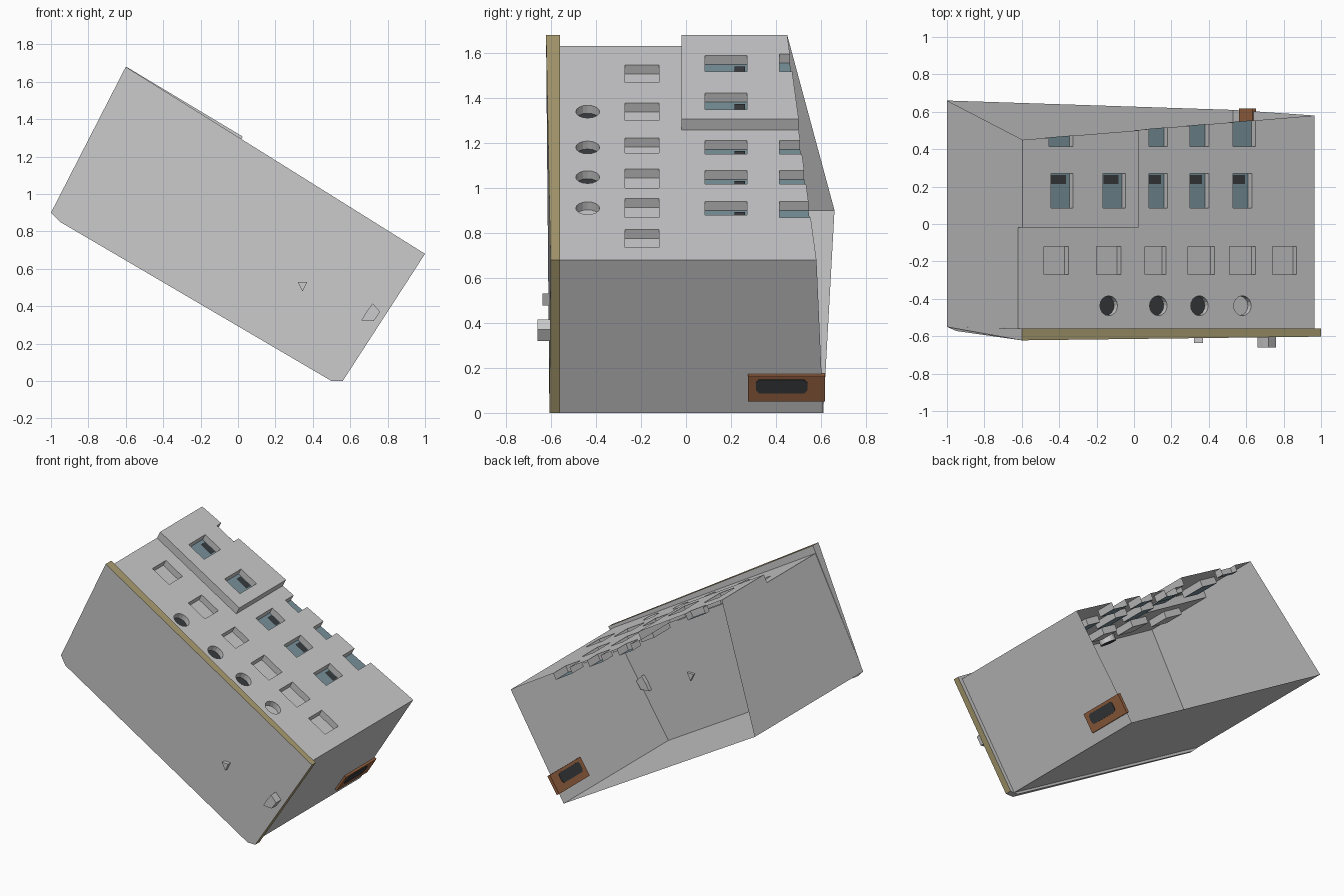
import bpy, bmesh, math
from mathutils import Vector

if "Cube" in bpy.data.objects:
    bpy.data.objects.remove(bpy.data.objects["Cube"])


def mat(name, r, g, b):
    m = bpy.data.materials.new(name)
    m.diffuse_color = (r, g, b, 1)
    m.use_nodes = True
    m.node_tree.nodes["Principled BSDF"].inputs["Base Color"].default_value = m.diffuse_color
    return m


GREY = mat("pale grey", .60, .60, .61)
TAN = mat("tan", .42, .35, .17)
TEAL = mat("teal glass", .19, .29, .33)
DARK = mat("charcoal", .04, .045, .05)
RUST = mat("rust", .33, .13, .055)
MATS = [GREY, TAN, TEAL, DARK, RUST]


def make(name, faces):
    """faces: list of (points, material index)"""
    bm = bmesh.new()
    for pts, mi in faces:
        f = bm.faces.new([bm.verts.new(p) for p in pts])
        f.material_index = mi
    bmesh.ops.remove_doubles(bm, verts=bm.verts, dist=.0005)
    me = bpy.data.meshes.new(name)
    bm.to_mesh(me)
    bm.free()
    for m in MATS:
        me.materials.append(m)
    ob = bpy.data.objects.new(name, me)
    bpy.context.collection.objects.link(ob)
    return ob


def edge(x):
    # slanted back edge of the facade
    return .45 + .082 * (x + .62)


def P(x, y, h):
    # point on the tilted facade, raised by h
    return Vector((x + .456 * h, y, 1.63 - .6 * (x + .62) + .89 * h))


def prism(name, pts, y0, y1, mi=0):
    a = [(x, y0, z) for x, z in pts]
    b = [(x, y1, z) for x, z in pts]
    n = len(pts)
    fs = [(a, mi), (b[::-1], mi)]
    fs += [([a[i], b[i], b[(i + 1) % n], a[(i + 1) % n]], mi) for i in range(n)]
    return make(name, fs)


# window layout on the facade: (y0, y1, x ranges, floor material)
BLOCK_X, BLOCK_Y, BLOCK_H, DEPTH = 0.0, -.02, .055, .045
ROWS = [
    (-.27, -.12, [(-.48, -.35), (-.2, -.07), (.06, .17), (.29, .43), (.51, .65), (.74, .87)], 0),
    (.085, .27, [(-.47, -.35), (-.19, -.07), (.08, .18), (.3, .4), (.53, .63)], 2),
    (.415, 1, [(-.48, -.35), (.08, .18), (.3, .4), (.53, .65)], 2),
]
HOLES = [-.135, .13, .35, .58]
HY, HS = -.437, .055


def cell(x, y):
    """height and material of the facade at a point, None in the round holes"""
    if abs(y - HY) < HS and any(abs(x - c) < HS for c in HOLES):
        return None
    h = BLOCK_H if x < BLOCK_X and y > BLOCK_Y else 0
    for y0, y1, spans, mi in ROWS:
        if y0 < y < y1 and any(a < x < b for a, b in spans):
            return h - DEPTH, mi
    return h, 0


# facade as a relief of cells with walls at every step
xs = {-.62, .965, BLOCK_X} | {c + s for c in HOLES for s in (-HS, HS)}
ys = {-.57, BLOCK_Y, HY - HS, HY + HS, .44}
for y0, y1, spans, _ in ROWS:
    ys |= {y0, y1}
    xs |= {v for s in spans for v in s}
xs, ys = sorted(xs), sorted(ys - {.44})
faces = []


def yy(x, y):
    return edge(x) if y == 1 else y


grid = {}
for i in range(len(xs) - 1):
    for j in range(len(ys) - 1):
        xm = (xs[i] + xs[i + 1]) / 2
        ym = (ys[j] + min(ys[j + 1], edge(xm))) / 2
        grid[i, j] = cell(xm, ym)
for (i, j), c in grid.items():
    if c is None:
        continue
    x0, x1, y0, y1 = xs[i], xs[i + 1], ys[j], ys[j + 1]
    h, mi = c
    faces.append(([P(x0, y0, h), P(x1, y0, h), P(x1, yy(x1, y1), h), P(x0, yy(x0, y1), h)], mi))
    r, u = grid.get((i + 1, j)), grid.get((i, j + 1))
    if r and r[0] != h:
        a, b = yy(x1, y0), yy(x1, y1)
        faces.append(([P(x1, a, h), P(x1, b, h), P(x1, b, r[0]), P(x1, a, r[0])], 0))
    if u and u[0] != h:
        faces.append(([P(x0, y1, h), P(x1, y1, h), P(x1, y1, u[0]), P(x0, y1, u[0])], 0))

# round recesses set in square cells
N = 16
for k, c in enumerate(HOLES):
    ring = []
    for a in range(N):
        t = 2 * math.pi * a / N
        s, co = math.sin(t), math.cos(t)
        q = HS / max(abs(s), abs(co))
        ring.append((P(c + q * co, HY + q * s, 0), P(c + .047 * co, HY + .053 * s, 0),
                     P(c + .047 * co, HY + .053 * s, -.04)))
    for a in range(N):
        o, n = ring[a], ring[(a + 1) % N]
        faces.append(([o[0], n[0], n[1], o[1]], 0))
        faces.append(([o[1], n[1], n[2], o[2]], 0))
    faces.append(([v[2] for v in ring], 0 if k == 3 else 3))
make("facade", faces)

# dark blinds behind the glass row
blinds = []
for a, b in ROWS[1][2]:
    h = (BLOCK_H if b < BLOCK_X else 0) - DEPTH + .004
    m, w = (a + b) / 2, (b - a) * .33
    blinds.append(([P(m - w, .215, h), P(m + w, .215, h), P(m + w, .262, h), P(m - w, .262, h)], 3))
make("window_blinds", blinds)

# open-backed shell: left end, base and right end
make("left_end_wall", [([(-1, -.55, .9), (-1, .66, .9), P(-.62, .45, BLOCK_H),
                         P(-.62, BLOCK_Y, BLOCK_H), P(-.62, BLOCK_Y, 0), P(-.62, -.57, 0)], 0)])
make("base_plate", [([(-1, -.55, .9), (.53, -.56, 0), (.53, .61, 0), (-1, .66, .9)], 0)])
make("right_end_wall", [([(.53, -.56, 0), (.53, .61, 0), P(.965, .58, 0), P(.965, -.56, 0)], 0)])

# front slab with a tan rim on the facade and right sides
front = [(-1, -.55, .9), (-.95, -.572, .85), (.5, -.607, 0), (.56, -.607, 0), (1, -.602, .68), (-.6, -.622, 1.68)]
back = [(x, -.549 if x < -.9 else -.56, z) for x, y, z in front]
fs = [(front, 0), (back[::-1], 0)]
for i in range(1, 6):
    j = (i + 1) % 6
    fs.append(([front[i], back[i], back[j], front[j]], 1 if i in (3, 4) else 0))
make("front_slab", fs)

# small fittings on the front slab
prism("wedge_fitting", [(.32, .53), (.37, .53), (.345, .478)], -.637, -.54)
prism("block_fitting", [(.66, .325), (.725, .32), (.76, .37), (.72, .415), (.69, .375)], -.66, -.53)


# framed opening on the right end wall
def W(y, z, d):
    return Vector((.53 + .64 * z + .84 * d, y, z - .545 * d))


def plate(name, y0, y1, z0, z1, d0, d1, mi, cut=0):
    ring = [(y0 + cut, z0), (y1 - cut, z0), (y1, z0 + cut), (y1, z1 - cut),
            (y1 - cut, z1), (y0 + cut, z1), (y0, z1 - cut), (y0, z0 + cut)]
    if not cut:
        ring = [(y0, z0), (y1, z0), (y1, z1), (y0, z1)]
    a, b = [W(y, z, d0) for y, z in ring], [W(y, z, d1) for y, z in ring]
    n = len(ring)
    make(name, [(a, mi), (b[::-1], mi)] + [([a[i], b[i], b[(i + 1) % n], a[(i + 1) % n]], mi) for i in range(n)])


plate("rust_frame", .275, .617, .058, .172, -.008, .014, 4)
plate("frame_glass", .31, .54, .096, .156, -.011, .017, 3, .014)
